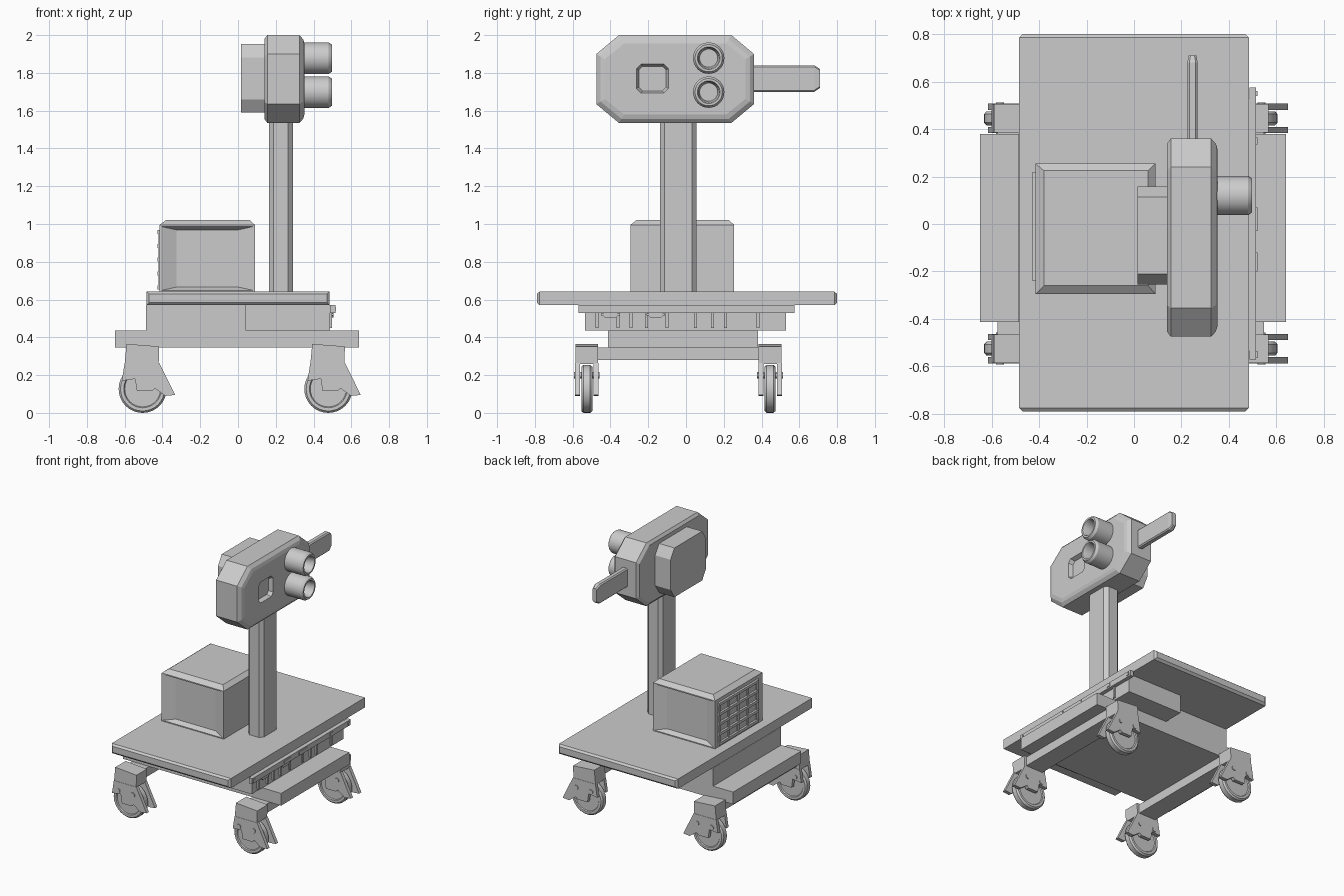
import bpy, bmesh, math
from mathutils import Vector

if "Cube" in bpy.data.objects:
    bpy.data.objects.remove(bpy.data.objects["Cube"])


def finish(name, bm):
    bmesh.ops.recalc_face_normals(bm, faces=bm.faces)
    me = bpy.data.meshes.new(name)
    bm.to_mesh(me)
    bm.free()
    ob = bpy.data.objects.new(name, me)
    bpy.context.collection.objects.link(ob)
    return ob


def place(axis, u, v, w):
    return {'x': (w, u, v), 'y': (u, w, v), 'z': (u, v, w)}[axis]


def loft(name, axis, sections):
    """Skin matching closed outlines given as (position, points), capped at both ends."""
    bm = bmesh.new()
    rings = [[bm.verts.new(place(axis, u, v, w)) for u, v in pts] for w, pts in sections]
    n = len(rings[0])
    for a, b in zip(rings, rings[1:]):
        for i in range(n):
            bm.faces.new((a[i], a[(i + 1) % n], b[(i + 1) % n], b[i]))
    bm.faces.new(rings[0])
    bm.faces.new(rings[-1])
    return finish(name, bm)


def rect(u0, u1, v0, v1, cu=0, cv=None):
    """Rectangle outline, with corners cut when cu is given."""
    if not cu:
        return [(u0, v0), (u1, v0), (u1, v1), (u0, v1)]
    cv = cu if cv is None else cv
    return [(u0 + cu, v0), (u1 - cu, v0), (u1, v0 + cv), (u1, v1 - cv),
            (u1 - cu, v1), (u0 + cu, v1), (u0, v1 - cv), (u0, v0 + cv)]


def box(name, x0, x1, y0, y1, z0, z1):
    return loft(name, 'z', [(z0, rect(x0, x1, y0, y1)), (z1, rect(x0, x1, y0, y1))])


def lathe(name, axis, cu, cv, profile, n=32):
    """Round part from (position, radius) pairs."""
    ob = loft(name, axis, [(w, [(cu + r * math.cos(2 * math.pi * i / n),
                                 cv + r * math.sin(2 * math.pi * i / n)) for i in range(n)])
                           for w, r in profile])
    bpy.ops.object.select_all(action='DESELECT')
    ob.select_set(True)
    bpy.context.view_layer.objects.active = ob
    bpy.ops.object.shade_smooth_by_angle(angle=math.radians(30))
    return ob


# Table top with chamfered ends
loft("table_top", 'y', [(-.79, rect(-.47, .47, .585, .63)), (-.775, rect(-.485, .485, .57, .642)),
                        (.785, rect(-.485, .485, .57, .642)), (.80, rect(-.47, .47, .585, .63))])

# Under-table housing: narrow rear part, wide front part
box("housing_rear", -.487, .04, -.41, .38, .43, .57)
box("housing_front", .04, .487, -.535, .53, .435, .57)

# Connector strip and small panel details on the right edge
box("edge_rail", .487, .515, -.57, .575, .53, .57)
for y, w in ((-.55, .03), (-.16, .08), (.02, .10), (.35, .03), (.55, .02)):
    box("rail_socket", .513, .52, y - w / 2, y + w / 2, .54, .56)
for y in (-.47, -.36, -.29, -.21, -.10, .05, .14, .21, .38):
    box("panel_rib", .485, .497, y - .008, y + .008, .45, .53)
for y in (-.40, -.16):
    loft("panel_latch", 'x', [(.485, rect(y - .05, y + .05, .505, .535, .02)),
                              (.505, rect(y - .05, y + .05, .505, .535, .02))])

# Base plate
box("base_plate", -.65, .64, -.412, .38, .345, .435)

# Casters with crossbars
FORK = [(-.095, .265), (.088, .265), (.172, .095), (.12, .09), (.065, .13),
        (.05, .115), (-.03, .115), (-.04, .18), (-.11, .17)]
for cx in (-.505, .478):
    box("crossbar", cx - .07, cx + .07, -.525, .445, .28, .346)
    for cy in (-.525, .445):
        loft("caster_mount", 'y', [(cy - .06, [(cx - .095, .26), (cx + .085, .26), (cx + .088, .352), (cx - .085, .365)]),
                                   (cy + .06, [(cx - .095, .26), (cx + .085, .26), (cx + .088, .352), (cx - .085, .365)])])
        lathe("caster_wheel", 'y', cx, .127,
              [(cy - .022, .07), (cy - .022, .095), (cy - .029, .1), (cy - .029, .117), (cy - .018, .127),
               (cy + .018, .127), (cy + .029, .117), (cy + .029, .1), (cy + .022, .095), (cy + .022, .07)])
        for s in (-1, 1):
            outline = [(cx + u, v) for u, v in FORK]
            loft("caster_fork", 'y', [(cy + s * .036, outline), (cy + s * .062, outline)])
        for dx in (-.06, .06):
            lathe("caster_bolt", 'y', cx + dx, .20, [(cy - .068, .017), (cy + .068, .017)], 12)

# Cabinet: chamfered top, recessed front and back panels
cab = loft("cabinet", 'z', [(.64, rect(-.415, .09, -.295, .255)), (.995, rect(-.415, .09, -.295, .255)),
                            (1.022, rect(-.38, .06, -.26, .225))])
bm = bmesh.new()
bm.from_mesh(cab.data)
bm.normal_update()
sides = [f for f in bm.faces if abs(f.normal.y) > .95]
bmesh.ops.inset_individual(bm, faces=sides, thickness=.012)
bmesh.ops.inset_individual(bm, faces=sides, thickness=.025, depth=-.035)
for f in sides:
    mid = f.calc_center_median()
    for v in f.verts:
        v.co.x = mid.x + (v.co.x - mid.x) * .72
bm.to_mesh(cab.data)
bm.free()

# Vent grille on the cabinet's left side
for i in range(5):
    z = .665 + i * .073
    loft("vent_slat", 'y', [(y, [(-.41, z - .014), (-.427, z - .01), (-.427, z + .01), (-.41, z + .014)])
                            for y in (-.24, .22)])
    y = -.23 + i * .11
    box("vent_divider", -.421, -.41, y - .01, y + .01, .655, .965)

# Post with chamfered corners
loft("post", 'z', [(.64, rect(.165, .29, -.138, .055, .024)), (1.56, rect(.165, .29, -.138, .055, .024))])


# Head: eight-sided slab with bevelled front and back rims
def head(d):
    return rect(-.475 + d, .36 - d, 1.535 + d, 2 - d, .12 - d * .4, .10 - d * .4)


body = loft("head", 'x', [(.14, head(.02)), (.155, head(0)), (.325, head(0)), (.345, head(.022)), (.352, head(.045))])

# Square recess in the head's right face, cut with a hidden helper
cut = loft("recess_cutter", 'x', [(.322, rect(-.25, -.105, 1.705, 1.835, .02)),
                                  (.36, rect(-.265, -.09, 1.69, 1.85, .025))])
cut.hide_render = True
cut.hide_set(True)
mod = body.modifiers.new("recess", 'BOOLEAN')
mod.operation, mod.object, mod.solver = 'DIFFERENCE', cut, 'EXACT'
bpy.context.view_layer.objects.active = body
bpy.ops.object.modifier_apply(modifier=mod.name)
bpy.data.objects.remove(cut)

# Two hollow lens barrels
for z in (1.878, 1.698):
    lathe("lens_barrel", 'x', .12, z, [(.34, .083), (.48, .083), (.497, .072), (.497, .06), (.485, .055), (.42, .048)])

# Rear pack on the head
loft("head_pack", 'x', [(.015, rect(-.255, .158, 1.59, 1.952, .045, .07)), (.145, rect(-.255, .158, 1.59, 1.952, .045, .07))])

# Side handle, tapered at its tip
loft("handle", 'y', [(.34, rect(.225, .268, 1.70, 1.84, .008)), (.68, rect(.225, .268, 1.70, 1.84, .008)),
                     (.71, rect(.23, .263, 1.72, 1.82, .008))])
